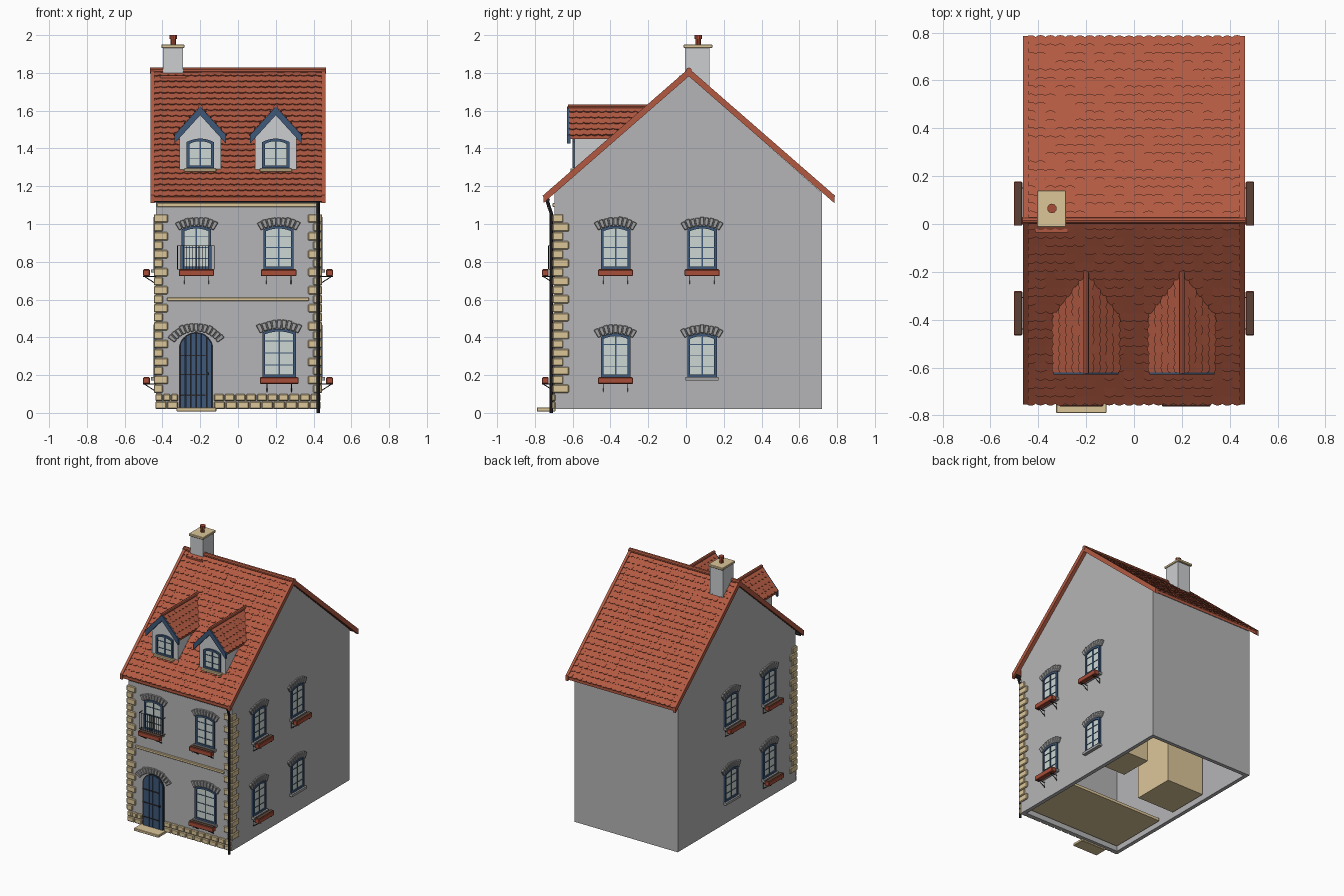
import bpy, bmesh, math, random
from mathutils import Vector, Matrix

if "Cube" in bpy.data.objects:
    bpy.data.objects.remove(bpy.data.objects["Cube"])

random.seed(4)


def material(name, *rgb):
    m = bpy.data.materials.new(name)
    lin = [((c / 255 + 0.055) / 1.055) ** 2.4 for c in rgb]
    m.diffuse_color = (*lin, 1)
    m.use_nodes = True
    m.node_tree.nodes["Principled BSDF"].inputs["Base Color"].default_value = m.diffuse_color
    return m


RED = material("roof_red", 178, 90, 66)
WALL = material("wall_grey", 181, 181, 183)
PLASTER = material("pale_plaster", 203, 206, 208)
CREAM = material("cream_stone", 220, 198, 153)
BLUE = material("blue_paint", 62, 88, 120)
GLASS = material("pale_glass", 205, 215, 211)
IRON = material("dark_iron", 42, 42, 46)
CLAY = material("planter_clay", 168, 77, 56)
SOIL = material("brown_soil", 88, 64, 52)
STONE = material("lintel_stone", 162, 162, 164)


def make(name, mat, bm, M=Matrix(), fix=True, bevel=0):
    if fix:
        bmesh.ops.recalc_face_normals(bm, faces=bm.faces)
    me = bpy.data.meshes.new(name)
    bm.to_mesh(me)
    bm.free()
    me.materials.append(mat)
    ob = bpy.data.objects.new(name, me)
    ob.matrix_world = M
    bpy.context.collection.objects.link(ob)
    if bevel:
        b = ob.modifiers.new("soft_edges", 'BEVEL')
        b.width, b.segments = bevel, 1
    return ob


def box(bm, x0, x1, y0, y1, z0, z1):
    m = Matrix.Translation(((x0 + x1) / 2, (y0 + y1) / 2, (z0 + z1) / 2)) @ Matrix.Diagonal((x1 - x0, y1 - y0, z1 - z0, 1))
    bmesh.ops.create_cube(bm, size=1, matrix=m)


def boxes(name, mat, items, M=Matrix(), bevel=0):
    bm = bmesh.new()
    for b in items:
        box(bm, *b)
    return make(name, mat, bm, M, bevel=bevel)


def prism(bm, pts, axis, a, b):
    """Extrude a profile along x (points are y,z) or along y (points are x,z)."""
    at = (lambda p, t: (t, p[0], p[1])) if axis == 'x' else (lambda p, t: (p[0], t, p[1]))
    lo, hi = ([bm.verts.new(at(p, t)) for p in pts] for t in (a, b))
    caps = [bm.faces.new(lo), bm.faces.new(hi[::-1])]
    n = len(pts)
    for i in range(n):
        j = (i + 1) % n
        bm.faces.new((lo[i], hi[i], hi[j], lo[j]))
    return caps


def rod(bm, p, q, r=0.0025, n=6):
    p, q = Vector(p), Vector(q)
    d = q - p
    m = Matrix.Translation((p + q) / 2) @ d.to_track_quat('Z', 'Y').to_matrix().to_4x4()
    bmesh.ops.create_cone(bm, cap_ends=True, segments=n, radius1=r, radius2=r, depth=d.length, matrix=m)


def rods(name, mat, segs, M=Matrix(), r=0.0025, n=6):
    bm = bmesh.new()
    for p, q in segs:
        rod(bm, p, q, r, n)
    return make(name, mat, bm, M)


# ---- Openings, made in a local frame that faces -y ----
def arch(a, z0, top, rise, n=10):
    R = (a * a + rise * rise) / (2 * rise)
    w = math.asin(min(1, a / R))
    arc = [(R * math.sin(w - 2 * w * i / n), top - R + R * math.cos(w - 2 * w * i / n)) for i in range(n + 1)]
    return [(-a, z0), (a, z0)] + arc


def lintel(name, M, a, top, rise, n, h=0.045):
    R = (a * a + rise * rise) / (2 * rise)
    w = math.asin(a / R)
    bm = bmesh.new()
    for i in range(n):
        t0, t1 = (-w + 2 * w * (i + k) / n for k in (0.06, 0.94))
        hh = h * random.uniform(0.92, 1.08)
        pts = [(r * math.sin(t), top - R + r * math.cos(t))
               for r, t in ((R, t0), (R, t1), (R + hh, t1), (R + hh, t0))]
        prism(bm, pts, 'y', -0.012, 0.004)
    make(name, STONE, bm, M, bevel=0.003)


def window(name, M, a, z0, z1, rows=4, t=0.014, rise=0.018):
    bm = bmesh.new()
    prism(bm, arch(a - 0.004, z0 + 0.004, z1 - 0.004, rise), 'y', -0.004, 0.002)
    make(name + "_glass", GLASS, bm, M)
    bm = bmesh.new()
    outer, inner = arch(a, z0, z1, rise), arch(a - t, z0 + t, z1 - t, rise * 0.8)
    rings = [[bm.verts.new((p[0], y, p[1])) for p in pts]
             for pts, y in ((outer, 0.002), (outer, -0.012), (inner, -0.012), (inner, 0.002))]
    for k in range(3):
        for i in range(len(outer)):
            j = (i + 1) % len(outer)
            bm.faces.new((rings[k][i], rings[k][j], rings[k + 1][j], rings[k + 1][i]))
    box(bm, -0.004, 0.004, -0.009, 0, z0 + t, z1 - t)
    for i in range(1, rows):
        z = z0 + (z1 - z0) * i / rows
        box(bm, -a + t, a - t, -0.008, 0, z - 0.002, z + 0.002)
    make(name + "_frame", BLUE, bm, M)


def planter(name, M, a, z):
    boxes(name, CLAY, [(-a, a, -0.067, -0.032, z, z + 0.034)], M, 0.003)
    boxes(name + "_soil", SOIL, [(-a + .004, a - .004, -0.063, -0.036, z + 0.03, z + 0.037)], M)
    segs = []
    for x in (-0.065, 0.065):
        segs += [((x, 0, z - 0.002), (x, -0.067, z - 0.002)), ((x, 0, z - 0.04), (x, -0.06, z - 0.002)),
                 ((x, 0, z - 0.045), (x, 0, z))]
    rods(name + "_brackets", IRON, segs, M)


def full_window(name, M, z0, z1, a=0.078, plant=True):
    window(name, M, a, z0, z1)
    lintel(name + "_lintel", M, a + 0.014, z1 + 0.002, 0.026, 9)
    if plant:
        planter(name + "_planter", M, a + 0.014, z0 - 0.036)
    boxes(name + "_sill", STONE, [(-a - .01, a + .01, -0.025, 0, z0 - .018, z0)], M)


# ---- Walls: hollow gabled shell, open underneath ----
bm = bmesh.new()
prism(bm, [(-.695, .02), (-.695, 1.165), (.015, 1.785), (.72, 1.165), (.72, .02)], 'x', -.435, .435)
bmesh.ops.recalc_face_normals(bm, faces=bm.faces)
bmesh.ops.delete(bm, geom=[f for f in bm.faces if f.normal.z < -0.9], context='FACES')
walls = make("walls", WALL, bm, fix=False)
sol = walls.modifiers.new("thickness", 'SOLIDIFY')
sol.thickness, sol.offset = 0.04, -1

# Inner floors and stair boxes
boxes("inner_floors", CREAM, [(-.395, .395, -.655, -.2, .05, .07), (-.395, .395, -.2, .68, .58, .6),
                              (-.39, -.08, -.05, .27, .05, .58), (-.08, .2, -.2, .05, .3, .58)])

# ---- Windows on the front and both sides ----
F = -0.695
for name, x, z0, z1, a in (("front_upper_left", -.22, .76, .99, .078), ("front_upper_right", .215, .76, .99, .08),
                           ("front_lower_right", .218, .19, .445, .088)):
    full_window(name + "_window", Matrix.Translation((x, F, 0)), z0, z1, a)
for side, s in (("right", 1), ("left", -1)):
    for y, where in ((-.373, "front"), (.085, "back")):
        M = Matrix.Translation((s * .435, y, 0)) @ Matrix.Rotation(s * math.pi / 2, 4, 'Z')
        full_window(f"{side}_{where}_upper_window", M, .76, .99)
        full_window(f"{side}_{where}_lower_window", M, .19, .42, plant=where == "front")

# Balcony rail
segs = [((-.32, -.728, z), (-.125, -.728, z)) for z in (.76, .885)]
segs += [((-.32 + .195 * i / 12, -.728, .76), (-.32 + .195 * i / 12, -.728, .885)) for i in range(13)]
segs += [((x, -.728, z), (x, -.69, z)) for x in (-.32, -.125) for z in (.76, .885)]
rods("balcony_rail", IRON, segs, r=0.002)

# ---- Door ----
D = Matrix.Translation((-.222, F, 0))
bm = bmesh.new()
prism(bm, arch(.09, .025, .428, .075, 14), 'y', -.006, .002)
make("door_frame", IRON, bm, D)
bm = bmesh.new()
for i in range(6):
    x0, x1 = -.084 + .028 * i + .0015, -.084 + .028 * (i + 1) - .0015
    top = lambda x: .345 + .078 * math.sqrt(max(0, 1 - (x / .086) ** 2))
    prism(bm, [(x0, .025), (x1, .025), (x1, top(x1)), (x0, top(x0))], 'y', -.014, 0)
make("door_planks", BLUE, bm, D)
boxes("door_hinges", IRON, [(-.084, .05, -.018, 0, z, z + .007) for z in (.09, .2, .3)]
      + [(.055, .068, -.026, 0, .2, .213)], D)
lintel("door_lintel", D, .115, .432, .06, 13, .045)
boxes("door_step", CREAM, [(-.325, -.115, -.79, -.69, .008, .028)], bevel=.003)

# ---- Stonework: corner blocks, plinth and bands ----
blocks = []
for i in range(20):
    z = .105 + i * .0475
    fx, sy = (.075, .045) if i % 2 else (.048, .075)
    for s in (1, -1):
        xs = sorted((s * .446, s * (.446 - fx)))
        blocks.append((*xs, -.706, -.69, z, z + .044))
        xs = sorted((s * .446, s * .43))
        blocks.append((*xs, -.705, -.705 + sy + .01, z, z + .044))
boxes("corner_stones", CREAM, blocks, bevel=.005)
blocks = []
for row in range(2):
    z = .022 + row * .04
    for x0, x1, n in ((-.44, -.315, 2 + row), (-.13, .44, 9 + row)):
        w = (x1 - x0) / n
        blocks += [(x0 + i * w + .002, x0 + (i + 1) * w - .002, -.71, -.69, z, z + .037) for i in range(n)]
boxes("plinth_stones", CREAM, blocks, bevel=.005)
boxes("front_bands", CREAM, [(-.375, .375, -.706, -.69, .592, .612), (-.43, .43, -.706, -.69, 1.09, 1.112)], bevel=.003)


# ---- Roof ----
def tiles(bm, o, u, v, width, length, rows, cols, keep=lambda p: True, h=.008):
    o, u, v = Vector(o), Vector(u).normalized(), Vector(v).normalized()
    n = u.cross(v)
    tw, tl = width / cols, length / rows
    shape = [(0, -.35), (1, -.35), (1, .82), (.78, .97), (.5, 1.02), (.22, .97), (0, .82)]
    for r in range(rows):
        for c in range(cols):
            if not keep(o + u * tw * (c + .5) + v * tl * (r + .5)):
                continue
            lift = h * random.uniform(.8, 1.15)
            top = [o + u * tw * (c + a) + v * tl * max(0, r + b) + n * lift * (b + .35) / 1.37 for a, b in shape]
            tv = [bm.verts.new(p) for p in top]
            lv = [bm.verts.new(p - n * lift) for p in top]
            bm.faces.new(tv)
            for i in range(1, 7):
                j = (i + 1) % 7
                bm.faces.new((lv[i], lv[j], tv[j], tv[i]))


def vee(c, half, top, eave, thick):
    return [(c - half, eave), (c, top), (c + half, eave), (c + half, eave - thick), (c, top - thick), (c - half, eave - thick)]


bm = bmesh.new()
prism(bm, vee(.015, .766, 1.81, 1.143, .022), 'x', -.452, .452)
make("roof_slab", RED, bm)
bm = bmesh.new()
L = math.hypot(.768, .668)
tiles(bm, (.452, .015, 1.811), (-1, 0, 0), (0, -.768, -.668), .904, L, 22, 22)
tiles(bm, (-.452, .015, 1.811), (1, 0, 0), (0, .768, -.668), .904, L, 22, 22)
make("roof_tiles", RED, bm, fix=False)
bm = bmesh.new()
for s in (1, -1):
    prism(bm, vee(.015, .77, 1.824, 1.153, .042), 'x', s * .442, s * .463)
make("gable_edges", RED, bm)
rods("ridge_cap", RED, [((-.465, .015, 1.812), (.465, .015, 1.812))], r=.016, n=10)

# ---- Gutter and drain pipe ----
rods("gutter", IRON, [((-.45, -.735, 1.128), (.45, -.735, 1.128))], r=.014, n=8)
path = [(.425, -.735, 1.125), (.425, -.725, 1.09), (.425, -.714, 1.06), (.425, -.714, 0)]
rods("drain_pipe", IRON, list(zip(path, path[1:])), r=.009, n=8)

# ---- Dormers ----
main_z = lambda y: 1.811 - .87 * abs(y - .015)
for side, x in (("left", -.2), ("right", .2)):
    M = Matrix.Translation((x, 0, 0))
    bm = bmesh.new()
    prism(bm, [(-.11, 1.272), (.11, 1.272), (.11, 1.46), (0, 1.59), (-.11, 1.46)], 'y', -.59, -.3)
    make(side + "_dormer_wall", PLASTER, bm, M)
    bm = bmesh.new()
    prism(bm, vee(0, .132, 1.62, 1.472, .022), 'y', -.618, -.3)
    make(side + "_dormer_slab", RED, bm, M)
    bm = bmesh.new()
    keep = lambda p: p.z > main_z(p.y) - .03
    dl = math.hypot(.137, .153)
    tiles(bm, (0, -.19, 1.62), (0, -1, 0), (.137, 0, -.153), .43, dl, 5, 11, keep)
    tiles(bm, (0, -.62, 1.62), (0, 1, 0), (-.137, 0, -.153), .43, dl, 5, 11, keep)
    make(side + "_dormer_tiles", RED, bm, M, fix=False)
    rods(side + "_dormer_ridge", RED, [((0, -.625, 1.621), (0, -.185, 1.621))], M, r=.012, n=8)
    bm = bmesh.new()
    prism(bm, vee(0, .136, 1.622, 1.472, .046), 'y', -.63, -.612)
    make(side + "_dormer_boards", BLUE, bm, M)
    window(side + "_dormer_window", Matrix.Translation((x, -.59, 0)), .072, 1.297, 1.452, 3)
    boxes(side + "_dormer_sill", CREAM, [(-.085, .085, -.612, -.585, 1.277, 1.295)], M, .003)

# ---- Chimney ----
boxes("chimney_stack", PLASTER, [(-.398, -.29, -.005, .125, 1.68, 1.94)])
boxes("chimney_flashing", RED, [(-.412, -.275, -.035, .0, 1.765, 1.785)])
boxes("chimney_cap", CREAM, [(-.406, -.284, -.013, .14, 1.932, 1.95)], bevel=.003)
rods("chimney_pot", CLAY, [((-.343, .065, 1.945), (-.343, .065, 1.985))], r=.015, n=10)
rods("chimney_pot_rim", CLAY, [((-.343, .065, 1.98), (-.343, .065, 2.0))], r=.02, n=10)
